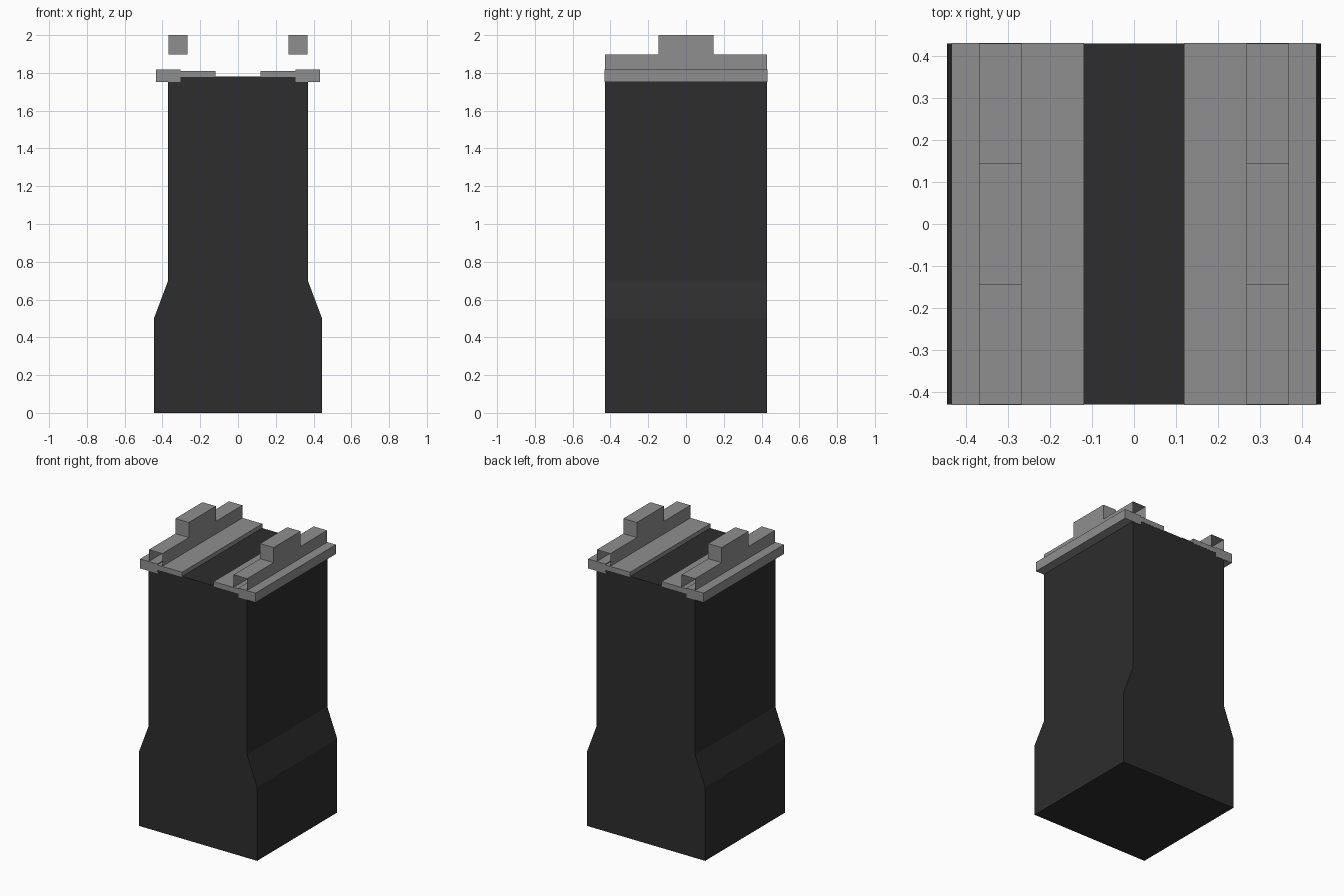
import bpy
import bmesh

cube = bpy.data.objects.get("Cube")
if cube:
    bpy.data.objects.remove(cube, do_unlink=True)


def make_material(name, value):
    mat = bpy.data.materials.new(name)
    mat.use_nodes = True
    colour = (value, value, value, 1.0)
    mat.diffuse_color = colour
    mat.node_tree.nodes["Principled BSDF"].inputs["Base Color"].default_value = colour
    return mat


DARK = make_material("dark_charcoal", 0.026)
GREY = make_material("mid_grey", 0.275)
DEPTH = 0.43


def prism(name, outline, axis, low, high, mat, skip=None):
    """Extrude an outline along x or y; skip(normal, centre) drops faces."""
    bm = bmesh.new()
    place = (lambda p, t: (t, p[0], p[1])) if axis == "x" else (lambda p, t: (p[0], t, p[1]))
    face = bm.faces.new([bm.verts.new(place(p, low)) for p in outline])
    ext = bmesh.ops.extrude_face_region(bm, geom=[face], use_keep_orig=True)
    moved = [g for g in ext["geom"] if isinstance(g, bmesh.types.BMVert)]
    shift = high - low
    bmesh.ops.translate(bm, verts=moved, vec=(shift, 0, 0) if axis == "x" else (0, shift, 0))
    bmesh.ops.recalc_face_normals(bm, faces=bm.faces)
    if skip:
        bm.normal_update()
        gone = [f for f in bm.faces if skip(f.normal, f.calc_center_median())]
        bmesh.ops.delete(bm, geom=gone, context="FACES")
    mesh = bpy.data.meshes.new(name)
    bm.to_mesh(mesh)
    bm.free()
    mesh.materials.append(mat)
    obj = bpy.data.objects.new(name, mesh)
    bpy.context.collection.objects.link(obj)
    return obj


# Pier body with flared foot
half = [(0.445, 0), (0.445, 0.5), (0.37, 0.7), (0.37, 1.782)]
prism("pier_body", half + [(-x, z) for x, z in reversed(half)], "y", -DEPTH, DEPTH, DARK)

# Parapet silhouette along the length, with a raised central block
side = [(0.43, 1.78), (0.43, 1.897), (0.145, 1.897), (0.145, 2.0)]
parapet = side + [(-y, z) for y, z in reversed(side)]


def open_shell(normal, centre):
    # the parapet is hollow, open below and at both ends
    return normal.z < -0.5 or (abs(normal.y) > 0.5 and abs(centre.y) > 0.4)


# Coping slabs and parapets on both sides
coping = [(0.119, 1.778), (0.305, 1.778), (0.305, 1.753), (0.434, 1.753),
          (0.434, 1.817), (0.305, 1.817), (0.305, 1.811), (0.119, 1.811)]
for label, s in (("left", 1), ("right", -1)):
    prism(label + "_coping", [(s * x, z) for x, z in coping], "y",
          -DEPTH - 0.001, DEPTH + 0.001, GREY)
    prism(label + "_parapet", parapet, "x", *sorted((s * 0.268, s * 0.369)), GREY, open_shell)
